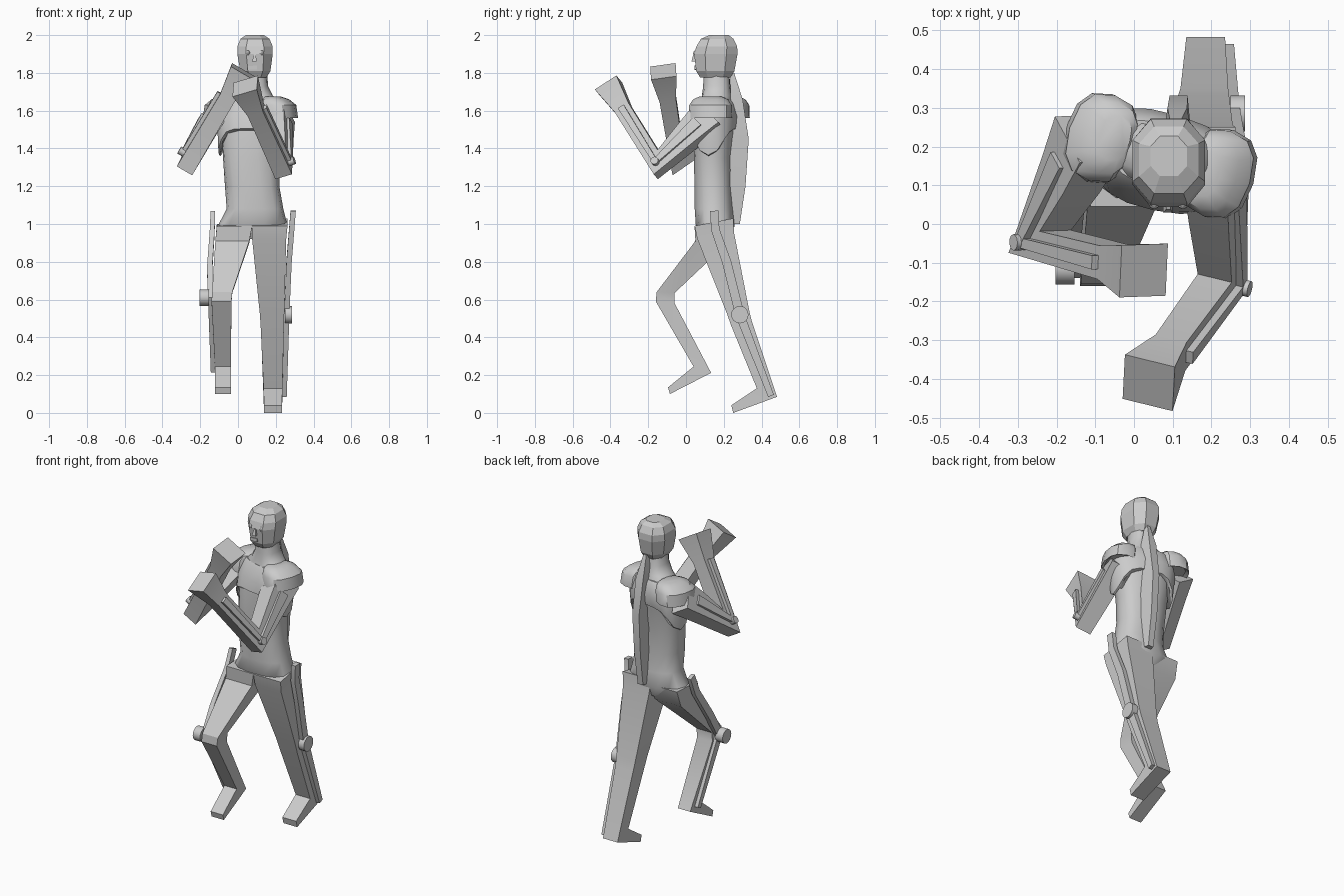
import bpy, bmesh, math
from mathutils import Vector, Matrix

if "Cube" in bpy.data.objects:
    bpy.data.objects.remove(bpy.data.objects["Cube"])


def finish(name, bm, smooth=None):
    bmesh.ops.recalc_face_normals(bm, faces=bm.faces)
    me = bpy.data.meshes.new(name)
    bm.to_mesh(me)
    bm.free()
    ob = bpy.data.objects.new(name, me)
    bpy.context.collection.objects.link(ob)
    if smooth:
        bpy.ops.object.select_all(action='DESELECT')
        ob.select_set(True)
        bpy.context.view_layer.objects.active = ob
        bpy.ops.object.shade_smooth_by_angle(angle=math.radians(smooth))
    return ob


def loft(name, rings, smooth=None):
    """Skin closed rings of equal point count and cap both ends."""
    bm = bmesh.new()
    vs = [[bm.verts.new(p) for p in r] for r in rings]
    n = len(vs[0])
    for a, b in zip(vs, vs[1:]):
        for i in range(n):
            j = (i + 1) % n
            bm.faces.new((a[i], a[j], b[j], b[i]))
    bm.faces.new(vs[0])
    bm.faces.new(vs[-1])
    return finish(name, bm, smooth)


def ring(z, cx, cy, hw, hd, rot=0, n=14, p=0.8, drop=0, turn=0):
    """Superellipse ring; drop lowers it at the sides."""
    r, out = math.radians(rot), []
    for i in range(n):
        a = 2 * math.pi * (i + turn) / n
        c, s = math.cos(a), math.sin(a)
        x = math.copysign(abs(c) ** p, c) * hw
        y = math.copysign(abs(s) ** p, s) * hd
        out.append(Vector((cx + x * math.cos(r) - y * math.sin(r),
                           cy + x * math.sin(r) + y * math.cos(r),
                           z - drop * c ** 4)))
    return out


def limb(name, path, sizes, normal, smooth=None):
    """Rectangular tube along a path, mitred at bends; sizes = (half across, half in plane)."""
    pts = [Vector(p) for p in path]
    n = Vector(normal).normalized()
    rings = []
    for i, (p, (u, v)) in enumerate(zip(pts, sizes)):
        d0 = (p - pts[max(i - 1, 0)]).normalized() if i else (pts[1] - p).normalized()
        d1 = (pts[i + 1] - p).normalized() if i < len(pts) - 1 else d0
        t = (d0 + d1).normalized()
        side = n.cross(t).normalized() * v / max(t.dot(d0), 0.5)
        rings.append([p + n * u + side, p - n * u + side, p - n * u - side, p + n * u - side])
    return loft(name, rings, smooth)


def disc(name, centre, axis, r, depth, n=16):
    bm = bmesh.new()
    m = Matrix.Translation(centre) @ Vector(axis).to_track_quat('Z', 'Y').to_matrix().to_4x4()
    bmesh.ops.create_cone(bm, cap_ends=True, segments=n, radius1=r, radius2=r, depth=depth, matrix=m)
    return finish(name, bm, 40)


# Torso and neck, twisted towards the shoulders
loft("torso", [ring(*a) for a in [
    (0.92, .08, .16, .07, .07), (0.99, .078, .155, .185, .105), (1.08, .09, .147, .15, .103),
    (1.2, .075, .143, .144, .1), (1.35, .07, .146, .15, .102, -6), (1.48, .075, .155, .165, .108, -12),
    (1.57, .08, .165, .18, .108, -17), (1.63, .085, .17, .165, .09, -17), (1.68, .09, .167, .095, .08, -12),
    (1.73, .092, .163, .068, .072, -5), (1.82, .092, .16, .06, .068)]], 50)

# Raised vest with a lower edge arching over the chest
loft("vest", [ring(*a, drop=d, n=20) for a, d in [
    ((1.50, .075, .155, .17, .11, -12), .14), ((1.505, .075, .155, .18, .122, -12), .14),
    ((1.57, .08, .165, .192, .12, -17), .04), ((1.64, .085, .17, .172, .095, -17), 0),
    ((1.655, .085, .17, .15, .085, -17), 0)]], 40)

# Spine cover down the back
loft("spine_cover", [[Vector((x + w, yf, z)), Vector((x + w * .7, yb, z)),
                      Vector((x - w * .7, yb, z)), Vector((x - w, yf, z))]
     for z, x, yf, yb, w in [(1.0, .115, .235, .285, .026), (1.2, .115, .22, .315, .03),
                             (1.45, .115, .23, .332, .033), (1.66, .112, .235, .3, .036),
                             (1.8, .105, .235, .255, .014)]], 20)

# Faceted head
loft("head", [ring(*a, n=8, p=.8, turn=.5) for a in [
    (1.775, .092, .155, .062, .085), (1.81, .092, .155, .085, .108), (1.9, .09, .158, .1, .122),
    (1.94, .09, .163, .1, .115), (1.98, .09, .165, .082, .092), (2.0, .09, .175, .05, .055)]])

# Face details
for name, x in (("left_eye", .052), ("right_eye", .126)):
    bm = bmesh.new()
    bmesh.ops.create_uvsphere(bm, u_segments=8, v_segments=6, radius=.014,
                              matrix=Matrix.Translation((x, .052, 1.905)))
    finish(name, bm)
limb("mouth", [(.05, .056, 1.826), (.1, .056, 1.829)], [(.01, .01)] * 2, (0, 0, 1))
limb("nose", [(.089, .045, 1.90), (.087, .041, 1.86)], [(.005, .006), (.012, .012)], (1, 0, 0))

# Legs: each section is (x0, x1, front y, front z, back y, back z), ending at the toe
legs = {
    "rear_leg": [(.075, .262, .045, .99, .25, 1.03), (.075, .255, .06, .92, .255, .95),
                 (.115, .245, .215, .53, .335, .54), (.12, .243, .24, .46, .35, .48),
                 (.135, .235, .375, .13, .482, .085), (.138, .233, .24, .04, .25, .0)],
    "front_leg": [(-.112, .075, .045, .99, .25, 1.0), (-.12, .06, .05, .91, .22, .9),
                  (-.137, -.03, -.155, .64, -.06, .635), (-.14, -.035, -.16, .59, -.06, .58),
                  (-.122, -.037, .04, .245, .133, .212), (-.122, -.038, -.095, .135, -.085, .10)]}
for name, rows in legs.items():
    loft(name, [[Vector((x0, yf, zf)), Vector((x1, yf, zf)), Vector((x1, yb, zb)), Vector((x0, yb, zb))]
                for x0, x1, yf, zf, yb, zb in rows], 30)

# Outer leg braces and knee joints
limb("rear_leg_brace", [(.292, .15, 1.07), (.284, .155, .97), (.27, .215, .8), (.258, .285, .52), (.246, .45, .09)],
     [(.014, .022), (.014, .022), (.014, .024), (.014, .024), (.012, .016)], (1, 0, 0), 25)
limb("front_leg_brace", [(-.133, .14, 1.06), (-.137, .1, .95), (-.15, -.02, .76), (-.145, -.112, .61), (-.132, .075, .22)],
     [(.012, .022), (.013, .022), (.014, .024), (.014, .024), (.012, .016)], (1, 0, 0), 25)
disc("rear_knee_joint", (.268, .285, .52), (1, 0, 0), .046, .038)
disc("front_knee_joint", (-.178, -.113, .61), (1, 0, 0), .043, .05)

# Arms with flared fists, braces and elbow joints
for tag, S, E, H, out in [("right", (.215, .13, 1.58), (.225, -.15, 1.315), (.038, -.41, 1.73), 1),
                          ("left", (-.12, .22, 1.58), (-.243, -.045, 1.352), (.025, -.12, 1.808), -1)]:
    S, E, H = Vector(S), Vector(E), Vector(H)
    n = (S - E).cross(H - E).normalized() * 1.0
    if n.x * out < 0:
        n = -n
    W = E.lerp(H, .7)
    limb(tag + "_arm", [S, S.lerp(E, .35), E, W, H],
         [(.06, .085), (.055, .07), (.047, .043), (.043, .044), (.069, .068)], n, 25)
    off = n * .057
    limb(tag + "_upper_arm_brace", [S.lerp(E, .2) + off, E + off], [(.012, .03), (.01, .014)], n)
    limb(tag + "_forearm_brace", [E + off, W + n * .05], [(.01, .013), (.012, .018)], n)
    disc(tag + "_elbow_joint", E + n * .062, n, .021, .034, 12)

# Shoulder caps
for name, cx, cy, k in (("right_shoulder_cap", .222, .13, 1), ("left_shoulder_cap", -.09, .222, -1)):
    loft(name, [ring(z, cx + k * dx, cy, w, d, -17, 12) for z, dx, w, d in [
        (1.575, 0, .07, .1), (1.56, 0, .09, .118), (1.63, -.008, .088, .115),
        (1.66, -.025, .068, .095), (1.675, -.04, .04, .06)]], 35)
